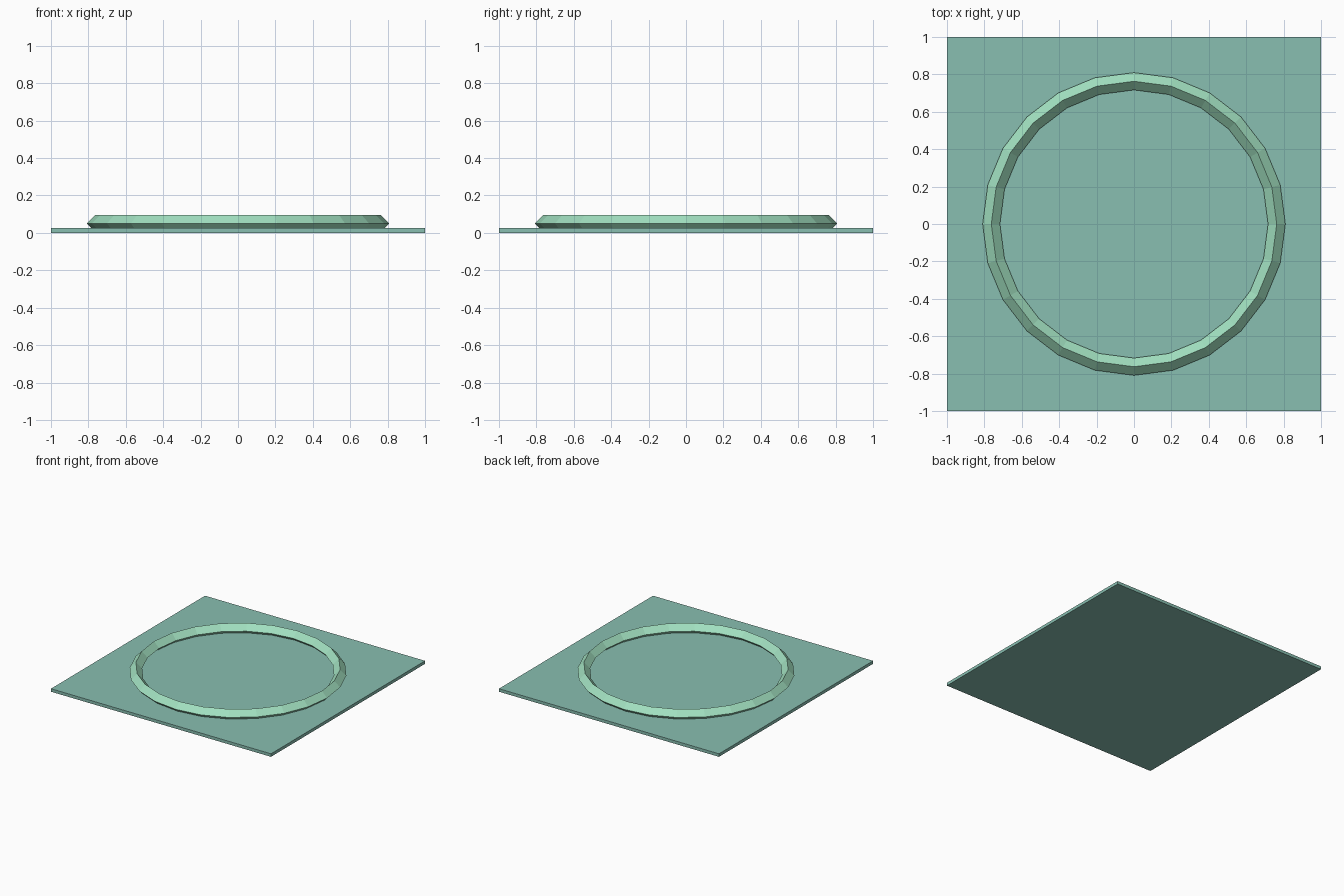
import bpy
import math

if "Cube" in bpy.data.objects:
    bpy.data.objects.remove(bpy.data.objects["Cube"])


def colour(obj, name, rgb):
    mat = bpy.data.materials.new(name)
    mat.diffuse_color = (*rgb, 1.0)
    mat.use_nodes = True
    mat.node_tree.nodes["Principled BSDF"].inputs["Base Color"].default_value = mat.diffuse_color
    obj.data.materials.append(mat)


# Thin square base plate
THICK = 0.025
bpy.ops.mesh.primitive_cube_add(size=1, location=(0, 0, THICK / 2))
plate = bpy.context.object
plate.name = "base_plate"
plate.scale = (2, 2, THICK)
bpy.ops.object.transform_apply(location=False, rotation=False, scale=True)
colour(plate, "plate_green", (0.25, 0.52, 0.44))

# Faceted ring with a diamond cross-section, partly sunk into the plate
bpy.ops.mesh.primitive_torus_add(
    major_segments=24, minor_segments=4,
    major_radius=0.763, minor_radius=0.0465,
    location=(0, 0, 0.05))
ring = bpy.context.object
ring.name = "raised_ring"
bpy.ops.object.shade_flat()
colour(ring, "ring_green", (0.36, 0.75, 0.53))
